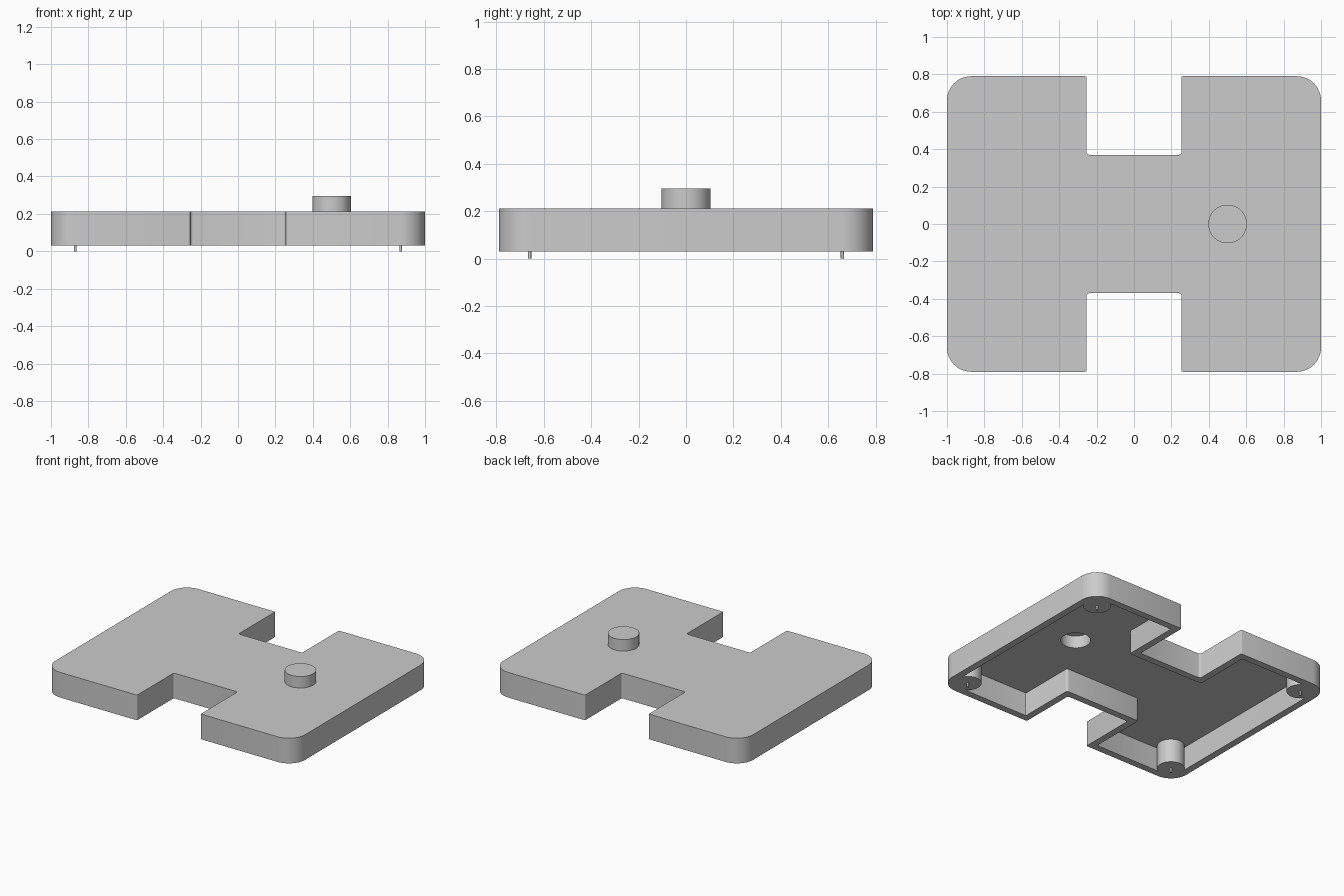
import bpy, bmesh
from math import cos, sin, pi

cube = bpy.data.objects.get("Cube")
if cube:
    bpy.data.objects.remove(cube)

grey = bpy.data.materials.new("plain_grey")
grey.use_nodes = True
colour = (0.6, 0.6, 0.6, 1)
grey.diffuse_color = colour
grey.node_tree.nodes["Principled BSDF"].inputs["Base Color"].default_value = colour

BASE, CEILING, TOP, KNOB_TOP = 0.03, 0.2, 0.212, 0.295
KNOB_X, KNOB_R, BORE_R = 0.5, 0.103, 0.098


def finish(name, bm):
    bmesh.ops.recalc_face_normals(bm, faces=bm.faces)
    mesh = bpy.data.meshes.new(name)
    bm.to_mesh(mesh)
    bm.free()
    mesh.materials.append(grey)
    obj = bpy.data.objects.new(name, mesh)
    bpy.context.collection.objects.link(obj)
    return obj


def smooth(obj):
    bpy.ops.object.select_all(action="DESELECT")
    obj.select_set(True)
    bpy.context.view_layer.objects.active = obj
    bpy.ops.object.shade_smooth_by_angle(angle=pi / 6)


def arc(cx, cy, r, start, turn, steps):
    return [(cx + r * cos(start + turn * i / steps),
             cy + r * sin(start + turn * i / steps)) for i in range(steps + 1)]


def outline(t):
    """H-shaped outline with rounded corners, inset by t."""
    x, y, nx, ny = 1 - t, 0.79 - t, 0.255 + t, 0.37 - t
    r, m, n = 0.13 - t, 0.006, 0.015
    q = arc(x - r, y - r, r, 0, pi / 2, 12)
    q += arc(nx + m, y - m, m, pi / 2, pi / 2, 3)
    q += arc(nx - n, ny + n, n, 0, -pi / 2, 4)
    back = q[::-1]
    return (q + [(-a, b) for a, b in back]
            + [(-a, -b) for a, b in q] + [(a, -b) for a, b in back])


def loft(name, rings):
    """Join closed rings of points in order and cap both ends."""
    bm = bmesh.new()
    loops = [[bm.verts.new(p) for p in ring] for ring in rings]
    count = len(loops[0])
    for a, b in zip(loops, loops[1:]):
        for i in range(count):
            j = (i + 1) % count
            bm.faces.new((a[i], a[j], b[j], b[i]))
    bm.faces.new(loops[0])
    bm.faces.new(loops[-1])
    return finish(name, bm)


def turned(name, x, y, profile, sides=48):
    """Solid of revolution from (radius, height) pairs."""
    rings = [[(x + r * cos(2 * pi * i / sides), y + r * sin(2 * pi * i / sides), z)
              for i in range(sides)] for r, z in profile]
    return loft(name, rings)


# Hollow tray, open underneath
outer, inner = outline(0), outline(0.05)
body = loft("body_shell", [[(x, y, z) for x, y in pts] for pts, z in
                           ((outer, TOP), (outer, BASE), (inner, BASE), (inner, CEILING))])

# Opening below the hollow knob
cutter = turned("knob_bore_cutter", KNOB_X, 0, [(BORE_R, 0.1), (BORE_R, 0.25)])
cutter.hide_render = True
cut = body.modifiers.new("knob_bore", "BOOLEAN")
cut.operation = "DIFFERENCE"
cut.solver = "EXACT"
cut.object = cutter
bpy.context.view_layer.objects.active = body
bpy.ops.object.modifier_apply(modifier=cut.name)
bpy.data.objects.remove(cutter)
smooth(body)

# Hollow round knob
smooth(turned("knob", KNOB_X, 0, [(KNOB_R, KNOB_TOP), (KNOB_R, TOP - 0.002),
                                  (BORE_R, TOP - 0.002), (BORE_R, KNOB_TOP - 0.006)]))

# Corner posts with thin pins
for sx, side in ((1, "left"), (-1, "right")):
    for sy, end in ((-1, "front"), (1, "back")):
        x, y = 0.87 * sx, 0.66 * sy
        smooth(turned(f"{end}_{side}_post", x, y, [(0.09, CEILING + 0.005), (0.09, BASE)]))
        smooth(turned(f"{end}_{side}_pin", x, y, [(0.007, BASE + 0.02), (0.007, 0)], 16))
